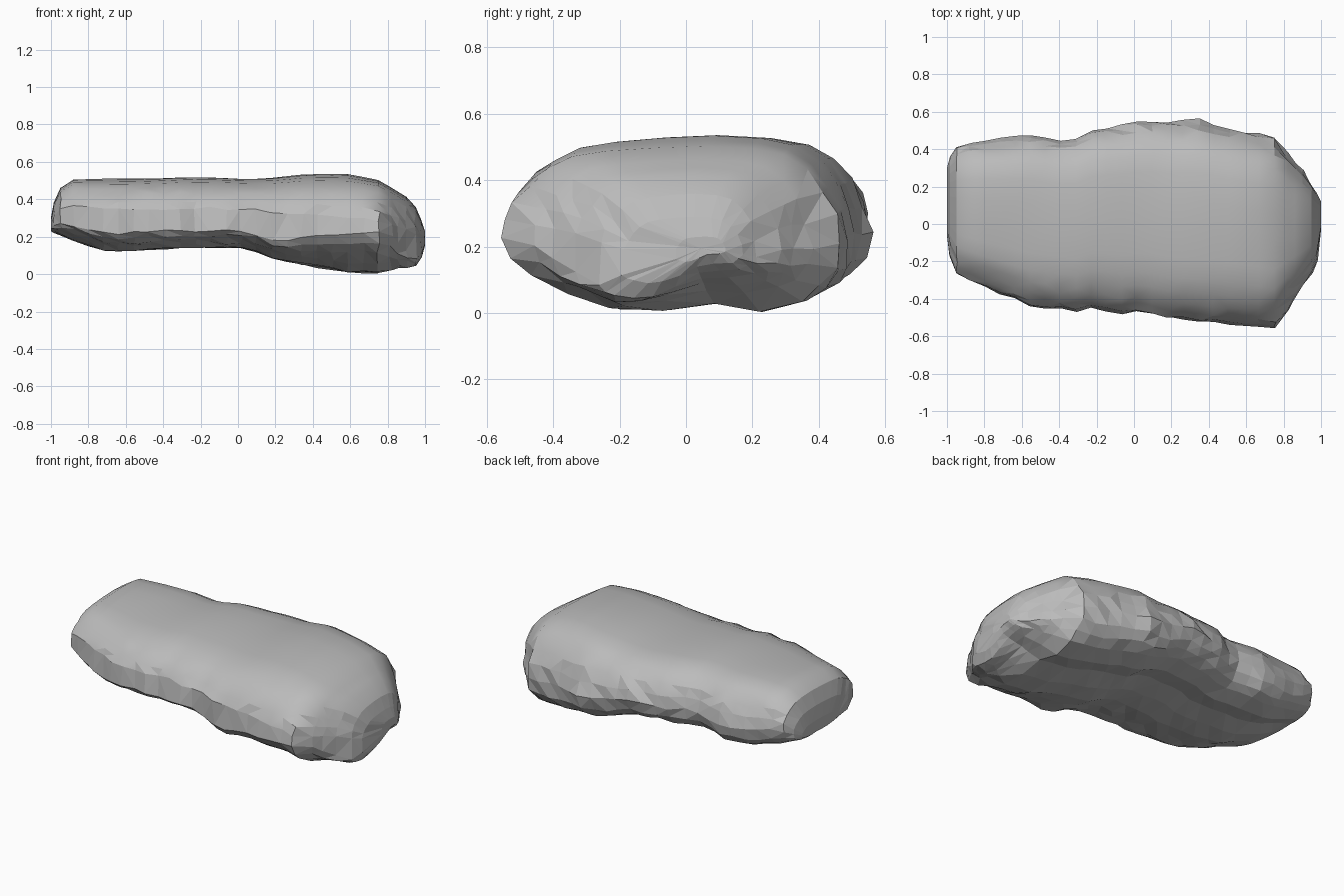
import bpy, bmesh, random
from mathutils import Vector, noise

random.seed(7)
if "Cube" in bpy.data.objects:
    bpy.data.objects.remove(bpy.data.objects["Cube"])

# Stone colour
stone = bpy.data.materials.new("grey_stone")
stone.use_nodes = True
colour = (0.5, 0.5, 0.5, 1)
stone.diffuse_color = colour
bsdf = stone.node_tree.nodes["Principled BSDF"]
bsdf.inputs["Base Color"].default_value = colour
bsdf.inputs["Roughness"].default_value = 0.9

# Stations along the slab: x, front y, back y, bottom z, top z
stations = [
    (-1.0, -.06, .30, .23, .30), (-.985, -.17, .36, .22, .38),
    (-.95, -.26, .41, .21, .46), (-.88, -.30, .43, .18, .505),
    (-.7, -.38, .46, .12, .51), (-.54, -.445, .48, .125, .51),
    (-.4, -.45, .445, .135, .515), (-.3, -.475, .46, .14, .52),
    (-.21, -.44, .505, .14, .52), (-.08, -.475, .52, .14, .515),
    (.05, -.465, .545, .14, .51), (.2, -.51, .545, .075, .515),
    (.35, -.52, .555, .05, .53), (.5, -.53, .515, .025, .535),
    (.6, -.54, .495, .005, .535), (.75, -.56, .47, .005, .505),
    (.82, -.46, .38, .005, .465), (.9, -.34, .28, .01, .415),
    (.95, -.26, .22, .02, .36), (.98, -.19, .17, .075, .29),
    (1.0, -.03, .12, .15, .23),
]

# Cross-section in unit coordinates, from the front waist over the top and under
section = [
    (-1, .45), (-.98, .56), (-.92, .67), (-.83, .77), (-.72, .86), (-.58, .93),
    (-.38, .965), (-.1, .99), (.2, 1), (.48, .985), (.66, .95), (.8, .86),
    (.9, .73), (.97, .58), (1, .41), (.965, .24), (.88, .13), (.76, .06),
    (.52, 0), (.25, .05), (-.05, .01), (-.35, .015), (-.6, .12), (-.8, .23),
    (-.94, .33),
]


def clamp(value, low=0, high=1):
    return max(low, min(high, value))


def station_at(x):
    """Interpolate the slab outline between its stations."""
    for a, b in zip(stations, stations[1:]):
        if x <= b[0]:
            t = (x - a[0]) / (b[0] - a[0])
            return [p + (q - p) * t for p, q in zip(a, b)]
    return list(stations[-1])


def flank_height(x, u, v):
    """Lower the front waist away from the thick corner and lift the rear underside there."""
    if v < .5:
        if u < 0:
            v *= .55 + .45 * clamp((x - .2) / .5)
            v *= clamp(1 - (x - .8) * 4, .4)
        lift = clamp((x - .75) * 3.5, 0, .75) * clamp(u + .6)
        v += max(0, .45 - v) * lift
    return v


# Loft the rings, roughening the flanks and underside more than the top
bm = bmesh.new()
rings = []
positions = [-1, -.985, -.95] + [-.88 + i * .0815 for i in range(21)]
positions += [.82, .86, .9, .95, .98, 1.0]
for x in positions:
    _, front, back, low, high = station_at(x)
    mid, half = (front + back) / 2, (back - front) / 2
    ring = []
    for u, shape in section:
        v = flank_height(x, u, shape)
        p = Vector((x, mid + half * u, low + (high - low) * v))
        if shape < .8:
            rough = (.008 if shape > .08 else .004) * clamp((high - low) * 3)
            p += noise.noise_vector(p * 7) * rough * 1.3
            p += Vector([random.uniform(-rough, rough) for _ in range(3)])
            p.x = clamp(p.x, -1, 1)
            p.z = max(0, p.z)
        else:
            p.z += noise.noise(p * 3) * .005
        ring.append(bm.verts.new(p))
    rings.append(ring)

count = len(section)
for a, b in zip(rings, rings[1:]):
    for i in range(count):
        j = (i + 1) % count
        bm.faces.new((a[i], a[j], b[j], b[i]))

# End caps fan out from a centre point
for ring in (rings[0], rings[-1]):
    hub = bm.verts.new(sum((v.co for v in ring), Vector()) / count)
    for i in range(count):
        bm.faces.new((ring[i], ring[(i + 1) % count], hub))

bmesh.ops.recalc_face_normals(bm, faces=bm.faces[:])
bmesh.ops.triangulate(bm, faces=bm.faces[:], quad_method='SHORT_EDGE')

# Worn smooth top, broken flat facets elsewhere
bm.normal_update()
for face in bm.faces:
    face.smooth = face.normal.z > .4 and abs(face.calc_center_median().x) < .96

mesh = bpy.data.meshes.new("stone_slab")
bm.to_mesh(mesh)
bm.free()
mesh.materials.append(stone)
slab = bpy.data.objects.new("stone_slab", mesh)
bpy.context.collection.objects.link(slab)
